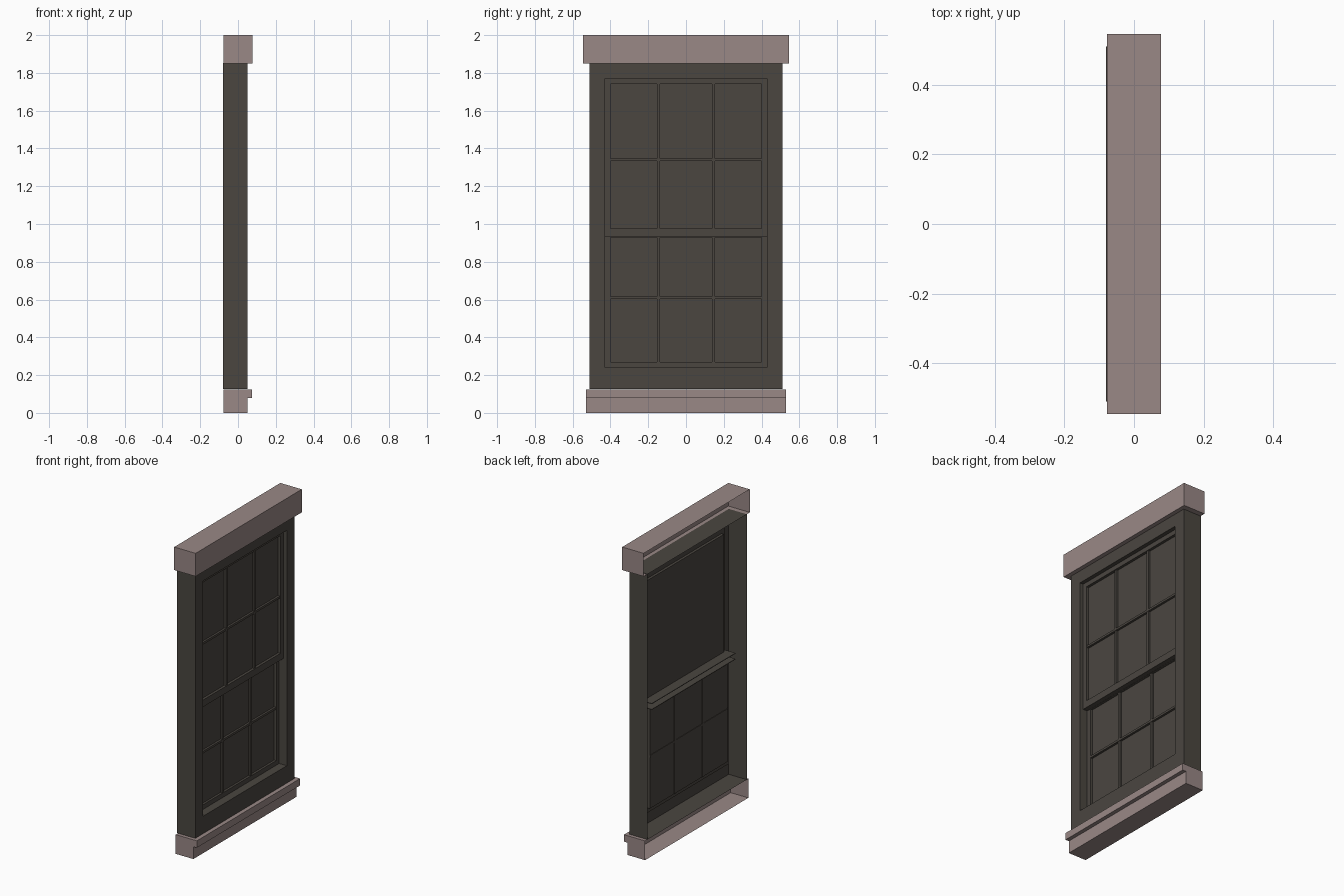
import bpy, bmesh

cube = bpy.data.objects.get("Cube")
if cube:
    bpy.data.objects.remove(cube, do_unlink=True)


def make_material(name, rgb):
    mat = bpy.data.materials.new(name)
    mat.use_nodes = True
    color = (*rgb, 1)
    mat.diffuse_color = color
    bsdf = next(n for n in mat.node_tree.nodes if n.type == 'BSDF_PRINCIPLED')
    bsdf.inputs["Base Color"].default_value = color
    return mat


stone = make_material("dusty pink stone", (0.32, 0.246, 0.238))
dark = make_material("dark painted wood", (0.069, 0.061, 0.051))


def finish(name, bm, mat):
    mesh = bpy.data.meshes.new(name)
    bm.to_mesh(mesh)
    bm.free()
    mesh.materials.append(mat)
    obj = bpy.data.objects.new(name, mesh)
    bpy.context.collection.objects.link(obj)
    return obj


# A rectangle is (half width, bottom, top), facing +x
def loop(bm, rect, x):
    h, z0, z1 = rect
    return [bm.verts.new((x, y, z)) for y, z in ((-h, z0), (h, z0), (h, z1), (-h, z1))]


def bridge(bm, a, b):
    for i in range(4):
        j = (i + 1) % 4
        bm.faces.new((a[i], a[j], b[j], b[i]))


def stepped_shell(name, steps, mat, capped=False):
    """Join rectangles from the outside to the inside, optionally closing the last."""
    bm = bmesh.new()
    loops = [loop(bm, rect, x) for rect, x in steps]
    for a, b in zip(loops, loops[1:]):
        bridge(bm, a, b)
    if capped:
        bm.faces.new(loops[-1])
    return finish(name, bm, mat)


def box(name, low, high, mat):
    bm = bmesh.new()
    bmesh.ops.create_cube(bm, size=1)
    for v in bm.verts:
        v.co = [l + (c + 0.5) * (h - l) for c, l, h in zip(v.co, low, high)]
    return finish(name, bm, mat)


# Stone lintel and two-step sill, hollow and open at the back
BACK = -0.077
stepped_shell("lintel", [((0.545, 1.85, 2), BACK), ((0.545, 1.85, 2), 0.077)], stone, True)
sill_low, sill_high = (0.53, 0, 0.08), (0.53, 0.08, 0.125)
bm = bmesh.new()
profile = [(BACK, 0.125), (0.075, 0.125), (0.075, 0.08), (0.05, 0.08), (0.05, 0), (BACK, 0)]
sides = [[bm.verts.new((x, y, z)) for x, z in profile] for y in (-0.53, 0.53)]
for i in range(len(profile) - 1):
    bm.faces.new((sides[0][i], sides[0][i + 1], sides[1][i + 1], sides[1][i]))
for side in sides:
    bm.faces.new(side)
bmesh.ops.recalc_face_normals(bm, faces=bm.faces)
finish("sill", bm, stone)

# Main casing with its stepped opening
casing = (0.51, 0.127, 1.852)
opening = (0.43, 0.24, 1.77)
FRONT, UPPER, LOWER = 0.05, 0.025, -0.005
stepped_shell("casing", [(casing, -0.08), (casing, FRONT), (opening, FRONT), (opening, UPPER)], dark)

# Upper sash sits forward, lower sash sits behind it
upper_outer, upper_pane = (0.43, 0.93, 1.77), (0.40, 0.975, 1.74)
lower_outer, lower_pane = (0.43, 0.24, 0.93), (0.40, 0.27, 0.929)
UPPER_GLASS, LOWER_GLASS = 0.008, -0.02
stepped_shell("upper_sash", [(upper_outer, UPPER), (upper_pane, UPPER),
                             (upper_pane, UPPER_GLASS)], dark, True)
stepped_shell("lower_sash", [(lower_outer, UPPER), (lower_outer, LOWER), (lower_pane, LOWER),
                             (lower_pane, LOWER_GLASS)], dark, True)

# Meeting rail ledges on the inside
for name, z in (("upper", 0.97), ("lower", 0.932)):
    box(name + "_meeting_ledge", (-0.055, -0.43, z), (0.02, 0.43, z + 0.004), dark)


# Glazing bars: two upright and one across in each sash
def glazing_bars(name, pane, x0, x1, cross_z):
    h, z0, z1 = pane
    for side, y in (("right", -0.145), ("left", 0.145)):
        box(f"{name}_{side}_bar", (x0, y - 0.008, z0), (x1, y + 0.008, z1), dark)
    box(f"{name}_cross_bar", (x0, -h, cross_z - 0.007), (x1 + 0.002, h, cross_z + 0.007), dark)


glazing_bars("upper", upper_pane, UPPER_GLASS, 0.02, 1.34)
glazing_bars("lower", lower_pane, LOWER_GLASS - 0.003, -0.008, 0.61)
